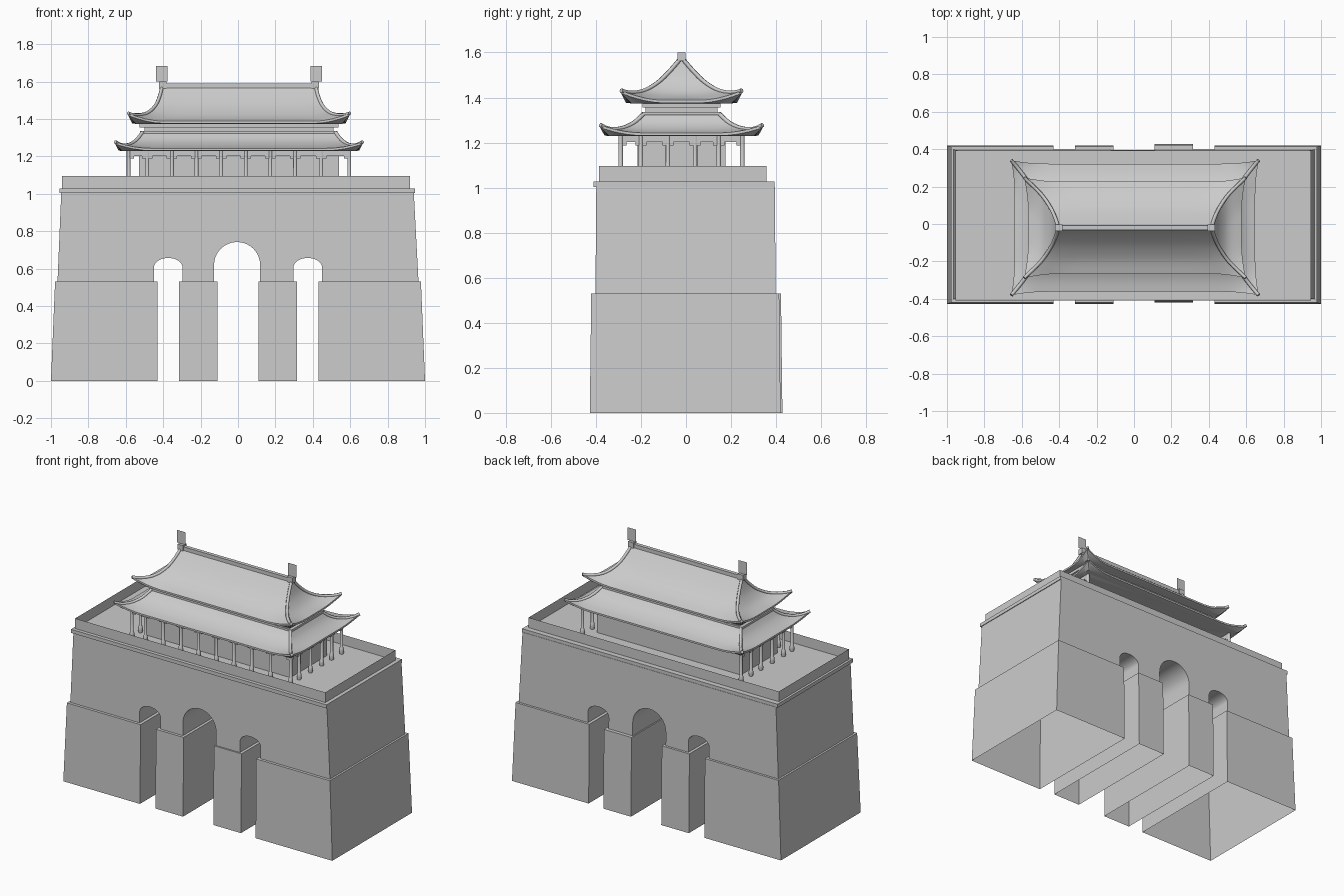
import bpy, bmesh, math

if "Cube" in bpy.data.objects:
    bpy.data.objects.remove(bpy.data.objects["Cube"])

CX, CY = 0.005, -0.02   # centre of the pavilion


def finish(name, bm, smooth=False):
    bmesh.ops.recalc_face_normals(bm, faces=bm.faces)
    me = bpy.data.meshes.new(name)
    bm.to_mesh(me)
    bm.free()
    ob = bpy.data.objects.new(name, me)
    bpy.context.collection.objects.link(ob)
    if smooth:
        bpy.ops.object.select_all(action='DESELECT')
        ob.select_set(True)
        bpy.context.view_layer.objects.active = ob
        bpy.ops.object.shade_smooth_by_angle(angle=math.radians(35))
    return ob


def prism(name, pts, front, back, open_bottom=False):
    """Extrude an xz outline along y; front and back give y as a function of z."""
    bm = bmesh.new()
    a = [bm.verts.new((x, front(z), z)) for x, z in pts]
    b = [bm.verts.new((x, back(z), z)) for x, z in pts]
    bm.faces.new(a)
    bm.faces.new(b[::-1])
    n = len(pts)
    for i in range(n):
        j = (i + 1) % n
        if open_bottom and pts[i][1] == pts[j][1] == pts[0][1]:
            continue
        bm.faces.new((a[i], b[i], b[j], a[j]))
    return finish(name, bm, True)


def box(name, x0, x1, y0, y1, z0, z1):
    return prism(name, [(x0, z0), (x1, z0), (x1, z1), (x0, z1)],
                 lambda z: y0, lambda z: y1)


def centred(name, hx, hy, z0, z1):
    return box(name, CX - hx, CX + hx, CY - hy, CY + hy, z0, z1)


# Lower gate piers, slightly battered, hollow and open underneath
for name, x0, x1, t0, t1, dy in (("left_outer_pier", -1, -0.43, -0.978, -0.43, 0),
                                 ("left_inner_pier", -0.315, -0.11, -0.315, -0.11, 0),
                                 ("right_inner_pier", 0.11, 0.315, 0.11, 0.315, 0.008),
                                 ("right_outer_pier", 0.43, 1, 0.43, 0.978, 0)):
    prism(name, [(x0, 0), (x1, 0), (t1, 0.53), (t0, 0.53)],
          lambda z: dy - 0.427 + 0.012 * z, lambda z: dy + 0.42 - 0.012 * z, True)

# Upper gate wall with three arched tunnels
outline = [(-0.965, 0.53)]
for cx, r, spring, rise in ((-0.373, 0.077, 0.605, 0.052), (-0.005, 0.123, 0.62, 0.122),
                            (0.373, 0.077, 0.605, 0.052)):
    outline.append((cx - r, 0.53))
    for i in range(21):
        a = math.pi * (1 - i / 20)
        outline.append((cx + r * math.cos(a), spring + rise * math.sin(a)))
    outline.append((cx + r, 0.53))
outline += [(0.965, 0.53), (0.94, 1.005), (-0.945, 1.005)]
prism("gate_wall", outline, lambda z: -0.402 + 0.008 * (z - 0.53),
      lambda z: 0.398 - 0.008 * (z - 0.53), True)

# Ledge around the terrace and a paper-thin parapet
box("terrace_ledge", -0.955, 0.945, -0.41, 0.392, 1.003, 1.027)
bm = bmesh.new()
loop = [[bm.verts.new((x, y, z)) for x, y in ((-0.94, -0.387), (0.92, -0.387),
                                              (0.92, 0.357), (-0.94, 0.357))]
        for z in (1.027, 1.095)]
for k in range(4):
    bm.faces.new((loop[0][k], loop[0][(k + 1) % 4], loop[1][(k + 1) % 4], loop[1][k]))
finish("parapet", bm)

# Hall walls
centred("hall_walls", 0.535, 0.195, 1.027, 1.235)

# Veranda columns with bulging feet
front_x = [-0.585, -0.485, -0.353, -0.222, -0.09, 0.042, 0.173, 0.305, 0.445, 0.595]
side_y = [-0.29, -0.2, -0.08, 0.04, 0.145, 0.25]
spots = [(x, side_y[0]) for x in front_x]
spots += [(x, y) for x in (front_x[0], front_x[-1]) for y in side_y[1:]]


def column(x, y):
    bm = bmesh.new()
    prof = [(0.013, 1.027), (0.015, 1.045), (0.013, 1.065), (0.01, 1.07), (0.01, 1.235)]
    rings = [[bm.verts.new((x + r * math.cos(k * math.pi / 6), y + r * math.sin(k * math.pi / 6), z))
              for k in range(12)] for r, z in prof]
    for a, b in zip(rings, rings[1:]):
        for k in range(12):
            bm.faces.new((a[k], a[(k + 1) % 12], b[(k + 1) % 12], b[k]))
    bm.faces.new(rings[0])
    bm.faces.new(rings[-1])
    finish("column", bm, True)


for x, y in spots:
    column(x, y)

# Beams between columns, with a stepped bracket at each end
W = 0.006
for a, b in zip(front_x, front_x[1:]):
    y = side_y[0]
    prism("front_beam", [(a, 1.235), (a, 1.188), (a + 0.028, 1.188), (a + 0.028, 1.203),
                         (b - 0.028, 1.203), (b - 0.028, 1.188), (b, 1.188), (b, 1.235)],
          lambda z: y - W, lambda z: y + W)
for x in (front_x[0], front_x[-1]):
    for a, b in zip(side_y, side_y[1:]):
        box("side_beam", x - W, x + W, a, b, 1.203, 1.235)
        box("side_bracket", x - W, x + W, a, a + 0.025, 1.188, 1.203)
        box("side_bracket", x - W, x + W, b - 0.025, b, 1.188, 1.203)


def roof(name, prof, reach, lift, soffit, thick):
    """Hipped roof: prof lists (half x, half y, z) rings; corners sweep out and up."""
    N = 24
    s_vals = [math.sin((i / N - 0.5) * math.pi) for i in range(N)]
    signs = ((1, 0, 0, -1), (0, 1, 1, 0), (-1, 0, 0, 1), (0, -1, -1, 0))

    def ring(hx, hy, z, t):
        pts = []
        for ux, uy, vx, vy in signs:
            for s in s_vals:
                x, y = (ux * s + vx) * hx, (uy * s + vy) * hy
                dist = (1 - abs(s)) * (hx if ux else hy)
                w = max(0, 1 - dist / 0.17) ** 2 * t
                pts.append((CX + x + math.copysign(reach * w, x),
                            CY + y + math.copysign(reach * w, y), z + lift * w))
        return pts
    # smooth the profile with a spline through its points
    fine = []
    for i in range(len(prof) - 1):
        p0, p1, p2, p3 = (prof[max(0, i - 1)], prof[i], prof[i + 1], prof[min(len(prof) - 1, i + 2)])
        for k in range(4):
            u = k / 4
            fine.append([0.5 * (2 * b + (c - a) * u + (2 * a - 5 * b + 4 * c - d) * u * u
                                + (3 * b - a - 3 * c + d) * u ** 3)
                         for a, b, c, d in zip(p0, p1, p2, p3)])
    fine.append(prof[-1])
    n = len(fine) - 1
    rings = [ring(*p, (i / n) ** 5) for i, p in enumerate(fine)]
    hips = [[r[c * N] for r in rings] for c in range(4)]
    rings.append([(x, y, z - thick) for x, y, z in rings[-1]])
    rings.append(ring(*soffit, 0))
    bm = bmesh.new()
    vr = [[bm.verts.new(p) for p in r] for r in rings]
    M = 4 * N
    for a, b in zip(vr, vr[1:]):
        for k in range(M):
            bm.faces.new((a[k], a[(k + 1) % M], b[(k + 1) % M], b[k]))
    bm.faces.new(vr[-1])
    bmesh.ops.remove_doubles(bm, verts=bm.verts, dist=0.0002)
    finish(name, bm, True)
    # hip ridges
    for path in hips:
        cu = bpy.data.curves.new(name + "_hip", 'CURVE')
        cu.dimensions = '3D'
        cu.bevel_depth = 0.01
        cu.bevel_resolution = 1
        cu.use_fill_caps = True
        sp = cu.splines.new('POLY')
        sp.points.add(len(path) - 1)
        for p, co in zip(sp.points, path):
            p.co = (*co, 1)
        bpy.context.collection.objects.link(bpy.data.objects.new(name + "_hip", cu))


# Lower skirt roof, clerestory band, upper hipped roof
roof("lower_roof", [(0.515, 0.165, 1.33), (0.55, 0.215, 1.285), (0.595, 0.28, 1.256),
                    (0.643, 0.342, 1.243)], 0.018, 0.035, (0.625, 0.32, 1.229), 0.012)
centred("lower_roof_cap", 0.528, 0.172, 1.322, 1.336)
centred("clerestory_band", 0.505, 0.16, 1.33, 1.36)
centred("upper_frieze", 0.532, 0.174, 1.355, 1.376)
roof("upper_roof", [(0.41, 0.0005, 1.578), (0.425, 0.05, 1.52), (0.45, 0.105, 1.465),
                    (0.497, 0.175, 1.416), (0.57, 0.246, 1.388)], 0.022, 0.043,
     (0.55, 0.222, 1.374), 0.012)

# Main ridge, end blocks and flat upright finials
centred("main_ridge", 0.41, 0.012, 1.565, 1.59)
for s in (-1, 1):
    x = CX + s * 0.408
    box("ridge_end", x - 0.02, x + 0.02, CY - 0.018, CY + 0.018, 1.563, 1.6)
    bm = bmesh.new()
    bm.faces.new([bm.verts.new((CX + s * 0.413 + dx, CY, z)) for dx, z in
                  ((-0.031, 1.6), (0.031, 1.6), (0.031, 1.684), (-0.031, 1.684))])
    finish("ridge_finial", bm)
